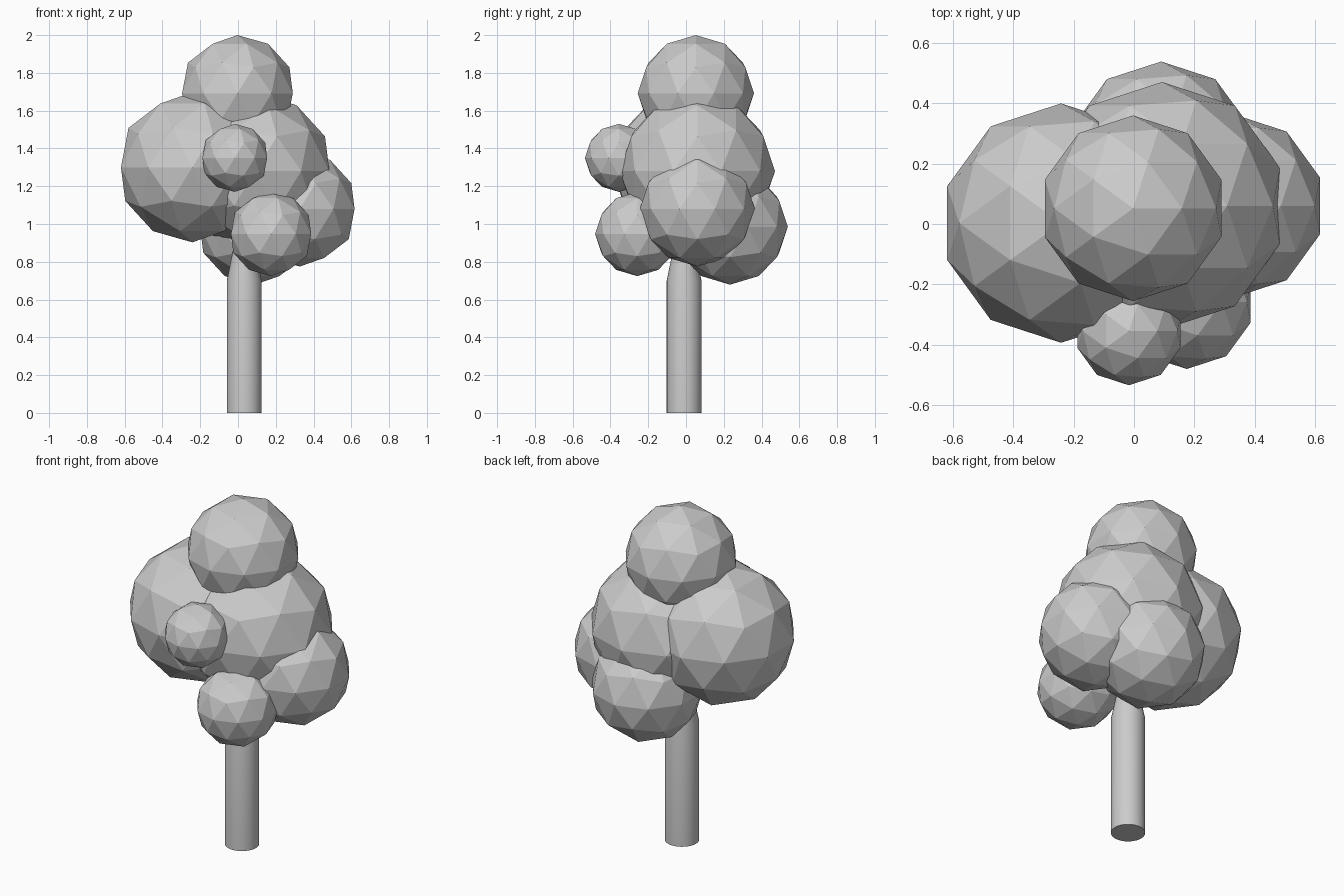
import bpy, bmesh
from mathutils import Matrix

if "Cube" in bpy.data.objects:
    bpy.data.objects.remove(bpy.data.objects["Cube"])

# Foliage clumps: name, centre, radius
clumps = [
    ("foliage_top", (-0.003, 0.052, 1.692), 0.308),
    ("foliage_left", (-0.242, 0.003, 1.30), 0.397),
    ("foliage_middle", (0.093, 0.06, 1.28), 0.411),
    ("foliage_right", (0.327, 0.06, 1.08), 0.305),
    ("foliage_back", (0.09, 0.233, 0.985), 0.306),
    ("foliage_front_small", (-0.017, -0.355, 1.35), 0.18),
    ("foliage_front_low", (0.175, -0.258, 0.947), 0.223),
]
for name, centre, radius in clumps:
    bpy.ops.mesh.primitive_ico_sphere_add(subdivisions=2, radius=radius, location=centre)
    bpy.context.object.name = name


def add_trunk_section(name, r1, r2, z1, z2):
    bpy.ops.mesh.primitive_cone_add(vertices=32, radius1=r1, radius2=r2, depth=z2 - z1,
                                    end_fill_type='NGON',
                                    location=(0.033, -0.01, (z1 + z2) / 2))
    obj = bpy.context.object
    obj.name = name
    return obj


# Trunk: straight column, its upper end drawn in to a taper inside the foliage
trunk = add_trunk_section("trunk", 0.092, 0.092, 0.0, 0.7)
bm = bmesh.new()
bm.from_mesh(trunk.data)
bm.faces.ensure_lookup_table()
top = max(bm.faces, key=lambda f: f.calc_center_median().z)
ext = bmesh.ops.extrude_face_region(bm, geom=[top])
verts = [g for g in ext["geom"] if isinstance(g, bmesh.types.BMVert)]
bmesh.ops.delete(bm, geom=[top], context='FACES_ONLY')
bmesh.ops.scale(bm, vec=(0.45, 0.45, 1), verts=verts)
bmesh.ops.translate(bm, vec=(0, 0, 0.25), verts=verts)
bmesh.ops.recalc_face_normals(bm, faces=bm.faces)
bm.to_mesh(trunk.data)
bm.free()
bpy.ops.object.shade_smooth_by_angle()
